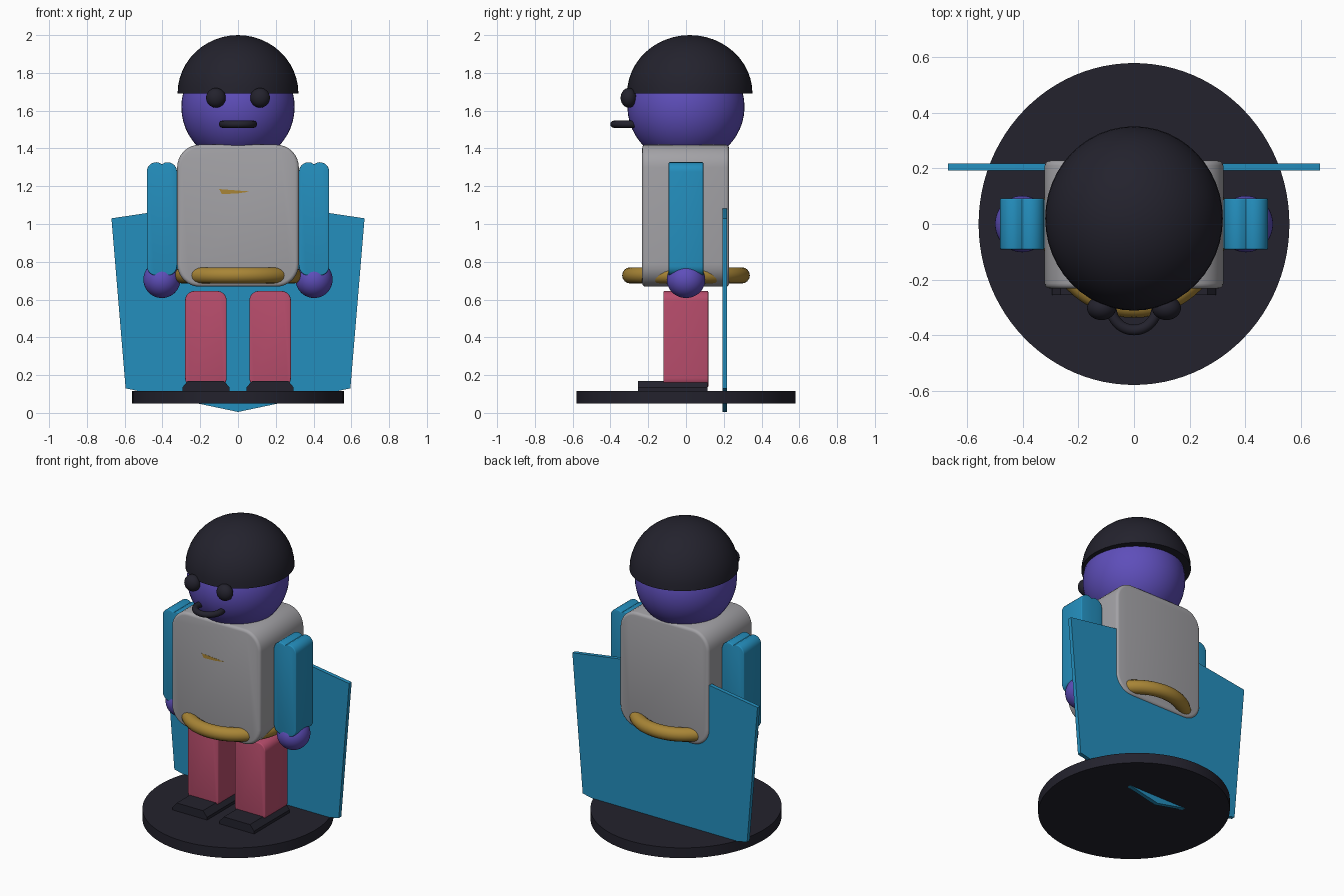
import bpy, bmesh
from math import sin, cos, pi, radians

if "Cube" in bpy.data.objects:
    bpy.data.objects.remove(bpy.data.objects["Cube"])


def material(name, rgb):
    lin = [(c / 255 / 12.92) if c < 11 else ((c / 255 + 0.055) / 1.055) ** 2.4 for c in rgb]
    m = bpy.data.materials.new(name)
    m.use_nodes = True
    m.diffuse_color = (*lin, 1)
    m.node_tree.nodes["Principled BSDF"].inputs["Base Color"].default_value = (*lin, 1)
    return m


BLACK = material("charcoal", (35, 34, 45))
PURPLE = material("purple skin", (94, 78, 186))
GREY = material("grey", (163, 162, 166))
BLUE = material("blue", (36, 143, 190))
PINK = material("rose", (184, 77, 108))
GOLD = material("gold", (168, 133, 54))


def finish(ob, name, mat, angle=35):
    ob.name = ob.data.name = name
    ob.data.materials.append(mat)
    bpy.ops.object.select_all(action="DESELECT")
    ob.select_set(True)
    bpy.context.view_layer.objects.active = ob
    bpy.ops.object.shade_smooth_by_angle(angle=radians(angle))
    return ob


def prism(name, mat, pts, y0, y1, rim=0.0):
    """Extrude an x-z outline from y0 to y1, with an optional rounded rim."""
    bm = bmesh.new()
    face = bm.faces.new([bm.verts.new((x, y0, z)) for x, z in pts])
    new = bmesh.ops.extrude_face_region(bm, geom=[face])["geom"]
    bmesh.ops.translate(bm, vec=(0, y1 - y0, 0),
                        verts=[v for v in new if isinstance(v, bmesh.types.BMVert)])
    bmesh.ops.recalc_face_normals(bm, faces=bm.faces)
    if rim:
        edges = [e for e in bm.edges if e.calc_face_angle(0) > radians(60)]
        bmesh.ops.bevel(bm, geom=edges, offset=rim, segments=3, profile=0.5, affect="EDGES")
    me = bpy.data.meshes.new(name)
    bm.to_mesh(me)
    bm.free()
    ob = bpy.data.objects.new(name, me)
    bpy.context.collection.objects.link(ob)
    return finish(ob, name, mat)


def rounded(cx, cz, hx, hz, r, n=8):
    """Rounded rectangle outline."""
    pts = []
    for q, (sx, sz) in enumerate([(1, 1), (-1, 1), (-1, -1), (1, -1)]):
        for i in range(n + 1):
            a = (q + i / n) * pi / 2
            pts.append((cx + sx * (hx - r) + r * cos(a), cz + sz * (hz - r) + r * sin(a)))
    return pts


def ball(name, mat, loc, size):
    bpy.ops.mesh.primitive_uv_sphere_add(segments=48, ring_count=24, location=loc)
    ob = bpy.context.object
    ob.scale = size
    return finish(ob, name, mat)


def ring(name, mat, loc, major, minor):
    bpy.ops.mesh.primitive_torus_add(location=loc, major_radius=major, minor_radius=minor,
                                     major_segments=64, minor_segments=16)
    return finish(bpy.context.object, name, mat, 60)


# Round stand
bpy.ops.mesh.primitive_cylinder_add(vertices=96, radius=1, depth=0.067, location=(0, 0, 0.083))
bpy.context.object.scale = (0.56, 0.58, 1)
finish(bpy.context.object, "stand", BLACK)

# Cape: flat pointed panel
prism("cape", BLUE, [(0, 0.005), (0.595, 0.13), (0.67, 1.03), (0, 1.13),
                     (-0.67, 1.03), (-0.595, 0.13)], 0.192, 0.218)

# Torso, belt and chest badge
prism("torso", GREY, rounded(0, 1.044, 0.322, 0.376, 0.12), -0.232, 0.228, 0.018)
ring("belt", GOLD, (0, 0, 0.728), 0.295, 0.043)
prism("chest_badge", GOLD, [(-0.10, 1.185), (0.065, 1.172), (0.0, 1.162), (-0.085, 1.158)],
      -0.233, -0.228)

# Limbs, mirrored left and right
for side, s in (("left", 1), ("right", -1)):
    prism(side + "_leg", PINK, rounded(s * 0.17, 0.39, 0.11, 0.255, 0.05), -0.12, 0.118, 0.006)
    prism(side + "_foot", BLACK,
          [(s * 0.17 + dx, z) for dx, z in ((-0.125, 0.1), (0.125, 0.1), (0.125, 0.135),
                                            (0.095, 0.17), (-0.095, 0.17), (-0.125, 0.135))],
          -0.255, 0.113)

    # Sleeve outline: double-lobed ends with a shallow central notch
    half = [(0.0, 0.289)] + [(0.03 + 0.05 * sin(a), 0.25 + 0.05 * cos(a))
                             for a in [i * pi / 12 for i in range(-1, 7)]]
    top = half + [(x, -z) for x, z in reversed(half)]
    outline = top + [(-x, z) for x, z in reversed(top[1:-1])]
    prism(side + "_arm", BLUE, [(s * 0.403 + x, 1.027 + z) for x, z in outline],
          -0.092, 0.092, 0.006)
    ball(side + "_hand", PURPLE, (s * 0.403, 0, 0.706), (0.098, 0.102, 0.098))
    ball(side + "_eye", BLACK, (s * 0.117, -0.303, 1.668), (0.052, 0.043, 0.052))

# Head and mouth
ball("head", PURPLE, (0, 0, 1.62), (0.30, 0.31, 0.30))
ring("mouth", BLACK, (0, -0.30, 1.528), 0.082, 0.019)

# Hair: closed half dome
hair = ball("hair", BLACK, (0, 0.02, 1.69), (0.32, 0.332, 0.31))
bm = bmesh.new()
bm.from_mesh(hair.data)
cut = bmesh.ops.bisect_plane(bm, geom=bm.verts[:] + bm.edges[:] + bm.faces[:], dist=1e-4,
                             plane_co=(0, 0, 0), plane_no=(0, 0, 1), clear_inner=True)
bmesh.ops.holes_fill(bm, edges=[e for e in bm.edges if e.is_boundary], sides=0)
bmesh.ops.recalc_face_normals(bm, faces=bm.faces)
bm.to_mesh(hair.data)
bm.free()
bpy.ops.object.shade_smooth_by_angle(angle=radians(35))
